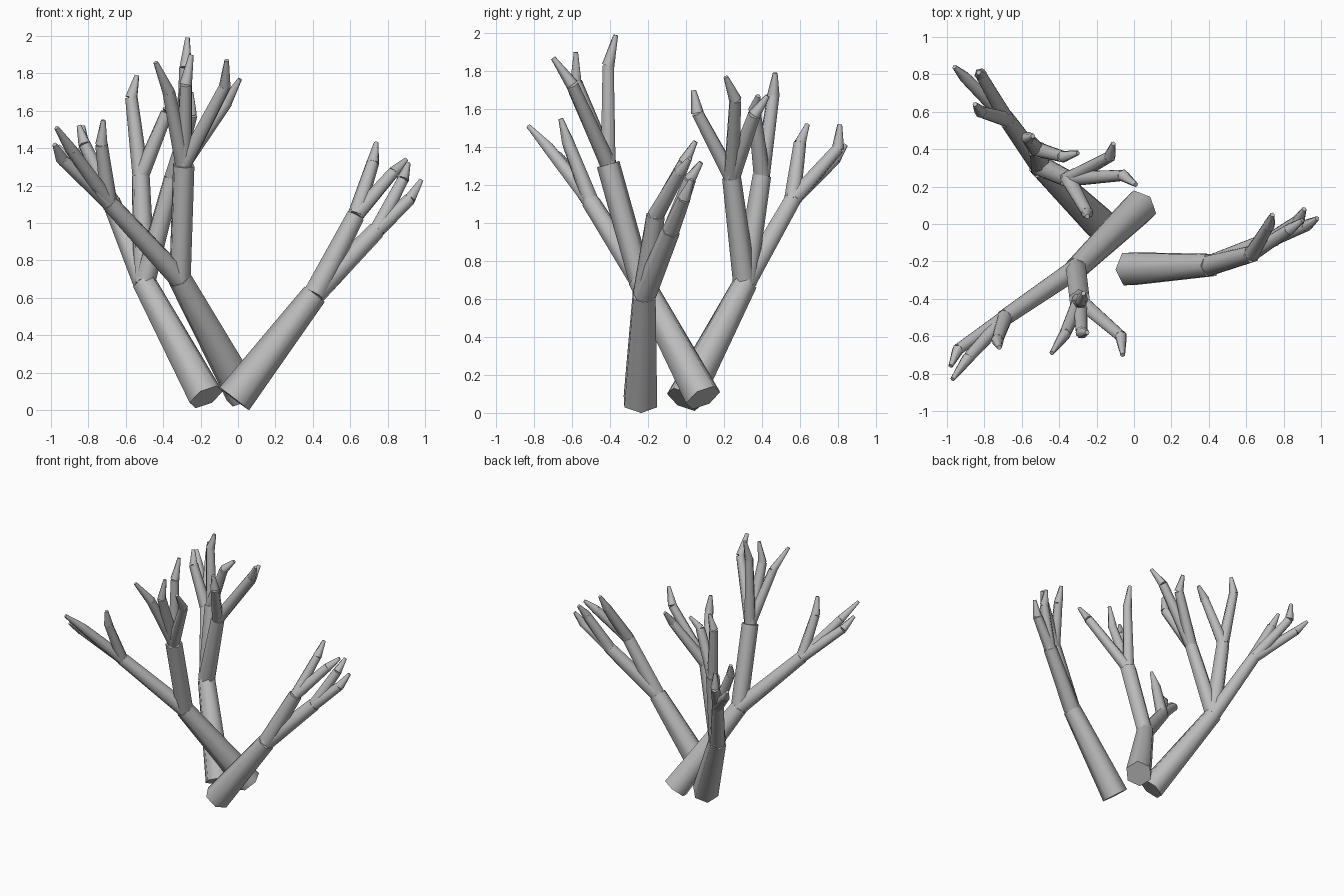
import bpy
import bmesh
from math import radians
from mathutils import Matrix, Vector

SIDES = 6

default_cube = bpy.data.objects.get("Cube")
if default_cube:
    bpy.data.objects.remove(default_cube, do_unlink=True)

# One plain grey for everything
grey = bpy.data.materials.new("plain grey")
grey.use_nodes = True
grey.diffuse_color = (0.5, 0.5, 0.5, 1)
grey.node_tree.nodes["Principled BSDF"].inputs["Base Color"].default_value = grey.diffuse_color


def limb(name, start, end, start_radius, end_radius):
    """Capped, tapered six-sided rod running from start to end."""
    start, end = Vector(start), Vector(end)
    direction = end - start
    turn = direction.to_track_quat('Z', 'Y').to_matrix().to_4x4()
    place = Matrix.Translation((start + end) / 2) @ turn
    bm = bmesh.new()
    bmesh.ops.create_cone(bm, cap_ends=True, segments=SIDES,
                          radius1=start_radius, radius2=end_radius,
                          depth=direction.length, matrix=place)
    mesh = bpy.data.meshes.new(name)
    bm.to_mesh(mesh)
    bm.free()
    mesh.materials.append(grey)
    rod = bpy.data.objects.new(name, mesh)
    bpy.context.collection.objects.link(rod)
    bpy.ops.object.select_all(action='DESELECT')
    rod.select_set(True)
    bpy.context.view_layer.objects.active = rod
    bpy.ops.object.shade_smooth_by_angle(angle=radians(65))


def branch(name, fork, crown, twigs, end_radius=0.05):
    """Branch from a fork to its crown, with bent twigs given as (knuckle, tip)."""
    limb(name, fork, crown, 0.062, end_radius)
    for number, (knuckle, tip) in enumerate(twigs, 1):
        limb(f"{name}_twig_{number}", crown, knuckle, 0.045, 0.034)
        limb(f"{name}_twig_tip_{number}", knuckle, tip, 0.034, 0.013)


def trunk(name, base, fork):
    limb(name, base, fork, 0.1, 0.068)
    return fork


# Left stem, leaning out to +x
fork = trunk("left_trunk", (-0.02, -0.24, 0.06), (0.41, -0.22, 0.62))
branch("left_upper_branch", fork, (0.63, -0.16, 1.04), [
    ((0.72, -0.01, 1.32), (0.74, 0.05, 1.43)),
    ((0.83, -0.03, 1.27), (0.9, 0.02, 1.34)),
])
branch("left_lower_branch", fork, (0.74, -0.08, 0.96), [
    ((0.88, 0.02, 1.23), (0.91, 0.08, 1.32)),
    ((0.92, -0.01, 1.13), (0.98, 0.03, 1.23)),
])

# Front stem, leaning forward and to the right
fork = trunk("front_trunk", (0.03, 0.09, 0.08), (-0.31, -0.24, 0.7))
branch("front_tall_branch", fork, (-0.29, -0.41, 1.31), [
    ((-0.37, -0.59, 1.7), (-0.44, -0.69, 1.86)),
    ((-0.28, -0.58, 1.74), (-0.25, -0.58, 1.9)),
    ((-0.07, -0.6, 1.73), (-0.06, -0.7, 1.87)),
    ((-0.28, -0.41, 1.83), (-0.27, -0.37, 1.99)),
], end_radius=0.062)
branch("front_side_branch", fork, (-0.69, -0.5, 1.11), [
    ((-0.89, -0.72, 1.39), (-0.97, -0.83, 1.51)),
    ((-0.94, -0.67, 1.34), (-0.98, -0.76, 1.42)),
    ((-0.73, -0.62, 1.42), (-0.72, -0.66, 1.55)),
])

# Back stem, leaning backward and to the right
fork = trunk("back_trunk", (-0.17, -0.01, 0.07), (-0.5, 0.31, 0.68))
branch("back_inner_branch", fork, (-0.35, 0.24, 1.24), [
    ((-0.13, 0.36, 1.57), (-0.11, 0.43, 1.67)),
    ((-0.06, 0.26, 1.65), (0.01, 0.21, 1.77)),
    ((-0.25, 0.06, 1.58), (-0.25, 0.04, 1.7)),
])
branch("back_middle_branch", fork, (-0.52, 0.4, 1.25), [
    ((-0.57, 0.46, 1.67), (-0.54, 0.47, 1.79)),
    ((-0.38, 0.36, 1.59), (-0.3, 0.38, 1.67)),
])
branch("back_outer_branch", fork, (-0.68, 0.56, 1.12), [
    ((-0.9, 0.78, 1.33), (-0.96, 0.84, 1.41)),
    ((-0.82, 0.8, 1.39), (-0.83, 0.81, 1.52)),
    ((-0.82, 0.6, 1.42), (-0.85, 0.64, 1.52)),
])
